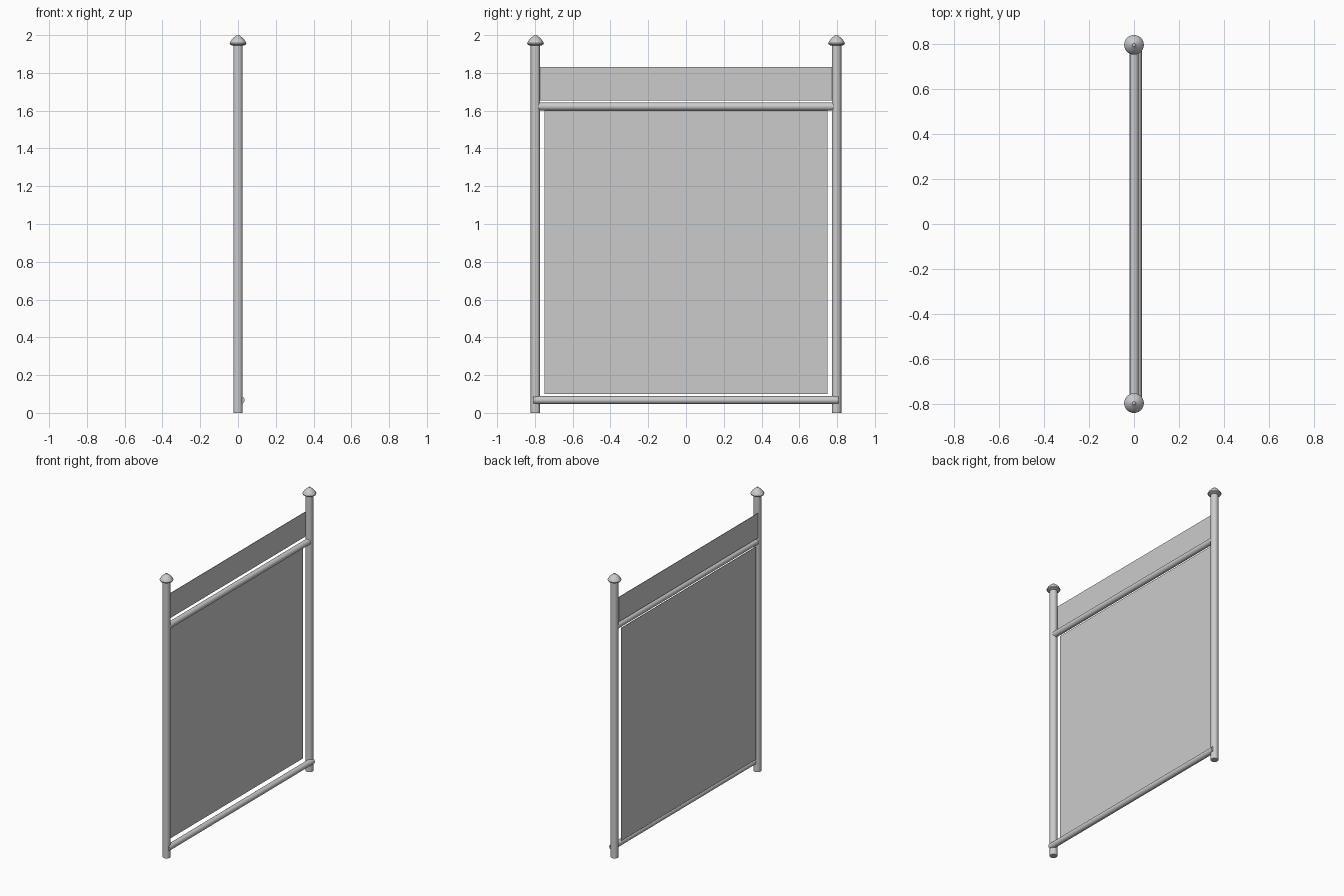
import bpy, bmesh, math
from mathutils import Matrix

cube = bpy.data.objects.get("Cube")
if cube:
    bpy.data.objects.remove(cube, do_unlink=True)

metal = bpy.data.materials.new("light_grey")
metal.use_nodes = True
grey = (0.6, 0.6, 0.6, 1)
metal.diffuse_color = grey
metal.node_tree.nodes["Principled BSDF"].inputs["Base Color"].default_value = grey

SEGMENTS = 24
POST_Y = 0.797
POST_R = 0.025


def add_object(name, bm, location):
    bmesh.ops.recalc_face_normals(bm, faces=bm.faces)
    mesh = bpy.data.meshes.new(name)
    bm.to_mesh(mesh)
    bm.free()
    mesh.materials.append(metal)
    obj = bpy.data.objects.new(name, mesh)
    obj.location = location
    bpy.context.collection.objects.link(obj)
    bpy.ops.object.select_all(action="DESELECT")
    obj.select_set(True)
    bpy.context.view_layer.objects.active = obj
    bpy.ops.object.shade_smooth_by_angle(angle=math.radians(35))
    return obj


def tube(name, radius, length, location, along_y=False):
    bm = bmesh.new()
    turn = Matrix.Rotation(math.pi / 2, 4, "X") if along_y else Matrix()
    bmesh.ops.create_cone(bm, cap_ends=True, segments=SEGMENTS, radius1=radius,
                          radius2=radius, depth=length, matrix=turn)
    return add_object(name, bm, location)


def lathe(name, profile, location):
    bm = bmesh.new()
    verts = [bm.verts.new((r, 0, z)) for r, z in profile]
    edges = [bm.edges.new(pair) for pair in zip(verts, verts[1:])]
    bmesh.ops.spin(bm, geom=verts + edges, axis=(0, 0, 1), cent=(0, 0, 0),
                   angle=2 * math.pi, steps=SEGMENTS)
    bmesh.ops.remove_doubles(bm, verts=bm.verts, dist=0.0001)
    return add_object(name, bm, location)


def panel(name, x, half_width, bottom, top):
    bm = bmesh.new()
    size = Matrix.Diagonal((0.003, 2 * half_width, top - bottom, 1))
    bmesh.ops.create_cube(bm, size=1, matrix=size)
    return add_object(name, bm, (x, 0, (bottom + top) / 2))


# Posts with flared caps
cap = [(0, 0), (0.032, 0), (0.042, 0.006), (0.044, 0.012), (0.042, 0.018),
       (0.032, 0.032), (0.02, 0.044), (0.009, 0.052), (0.007, 0.055), (0, 0.055)]
for side, y in (("front", -POST_Y), ("back", POST_Y)):
    tube(side + "_post", POST_R, 1.95, (0, y, 0.975))
    lathe(side + "_cap", cap, (0, y, 1.945))

# Rails between the posts
tube("upper_rail", 0.021, 2 * POST_Y, (0, 0, 1.622), along_y=True)
tube("lower_rail", 0.0205, 1.615, (0.014, 0, 0.068), along_y=True)

# Thin sheets
panel("main_panel", -0.018, 0.75, 0.1, 1.602)
panel("top_panel", -0.018, 0.775, 1.655, 1.83)
